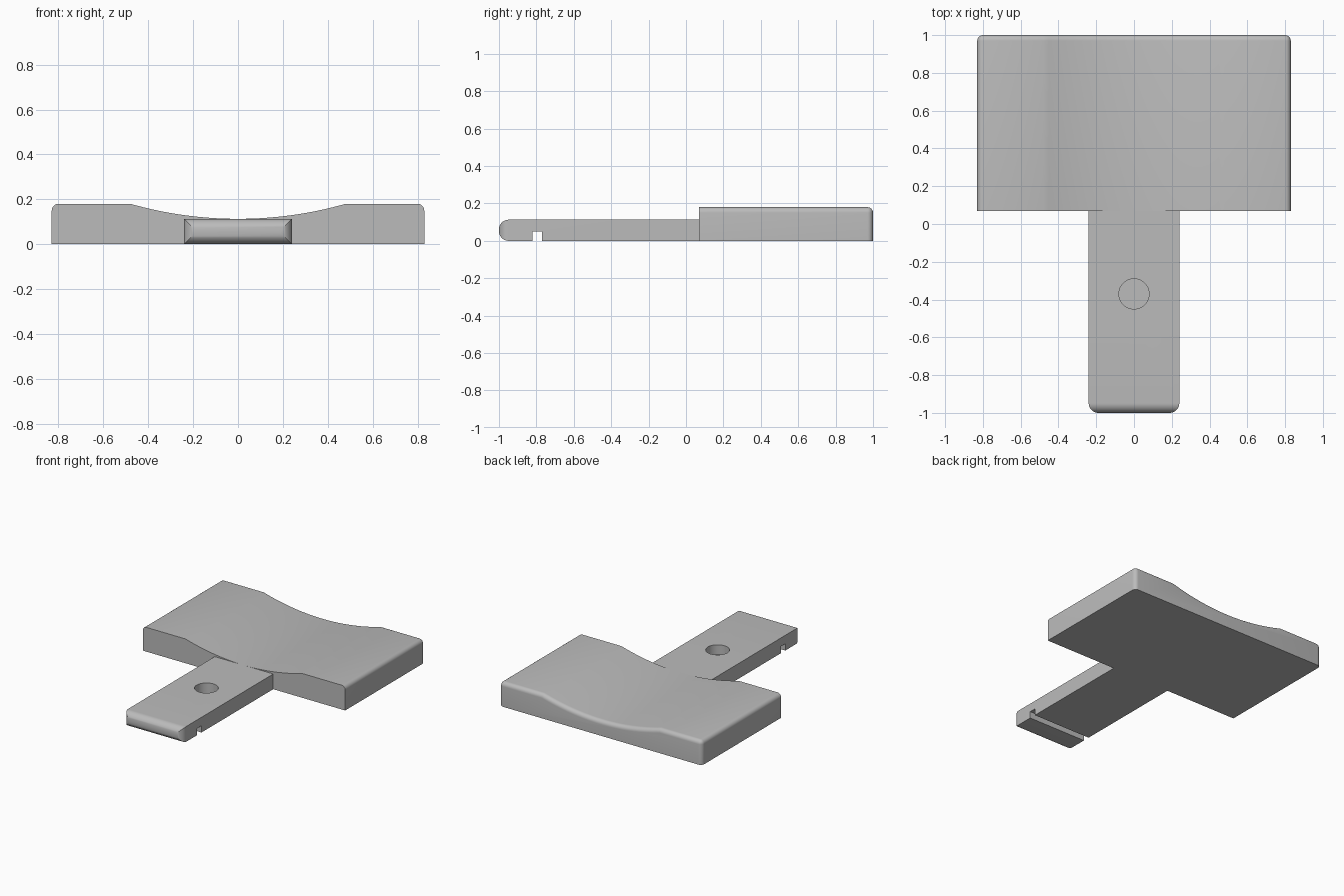
import bpy, bmesh, math
from mathutils import Vector

cube = bpy.data.objects.get("Cube")
if cube:
    bpy.data.objects.remove(cube, do_unlink=True)

grey = bpy.data.materials.new("plain grey")
grey.use_nodes = True
colour = (0.5, 0.5, 0.5, 1)
grey.diffuse_color = colour
grey.node_tree.nodes["Principled BSDF"].inputs["Base Color"].default_value = colour


def prism(name, points, extrude, bevel_rule=None, radius=0.03):
    """Extrude a closed 3D outline, then round the edges picked by the rule."""
    bm = bmesh.new()
    face = bm.faces.new([bm.verts.new(p) for p in points])
    new = bmesh.ops.extrude_face_region(bm, geom=[face])["geom"]
    bmesh.ops.translate(bm, vec=Vector(extrude),
                        verts=[v for v in new if isinstance(v, bmesh.types.BMVert)])
    bmesh.ops.recalc_face_normals(bm, faces=bm.faces)
    if bevel_rule:
        edges = [e for e in bm.edges if bevel_rule(*[v.co for v in e.verts])]
        bmesh.ops.bevel(bm, geom=edges, offset=radius, segments=6, profile=0.5,
                        affect='EDGES', clamp_overlap=True)
    mesh = bpy.data.meshes.new(name)
    bm.to_mesh(mesh)
    bm.free()
    mesh.materials.append(grey)
    obj = bpy.data.objects.new(name, mesh)
    bpy.context.collection.objects.link(obj)
    return obj


def arc(cx, cy, r, start, end, n=10):
    angles = [math.radians(start + (end - start) * i / n) for i in range(n + 1)]
    return [(cx + r * math.cos(a), cy + r * math.sin(a)) for a in angles]


def boolean(target, tool, operation):
    tool.hide_render = True
    mod = target.modifiers.new(operation.lower(), 'BOOLEAN')
    mod.object, mod.operation, mod.solver = tool, operation, 'EXACT'
    bpy.context.view_layer.objects.active = target
    bpy.ops.object.modifier_apply(modifier=mod.name)
    bpy.data.objects.remove(tool, do_unlink=True)


def smooth(obj):
    bpy.ops.object.select_all(action='DESELECT')
    obj.select_set(True)
    bpy.context.view_layer.objects.active = obj
    bpy.ops.object.shade_smooth_by_angle(angle=math.radians(25))


# Wide rest with a shallow curved dip, rounded at the sides and back
HALF, TOP, LOW, DIP, JOIN = 0.83, 0.18, 0.113, 0.48, 0.07
sag = TOP - LOW
dip_radius = (DIP ** 2 + sag ** 2) / (2 * sag)
sweep = math.degrees(math.asin(DIP / dip_radius))
outline = [(-HALF, 0), (-HALF, TOP)]
outline += arc(0, LOW + dip_radius, dip_radius, 270 - sweep, 270 + sweep, 32)
outline += [(HALF, TOP), (HALF, 0)]


def rest_edges(a, b):
    top_side = all(abs(p.x) > HALF - 0.001 and p.z > TOP - 0.001 for p in (a, b))
    back_rim = a.y > 0.99 and b.y > 0.99 and max(a.z, b.z) > 0.05
    return top_side or back_rim


rest = prism("curved_rest", [(x, JOIN, z) for x, z in outline],
             (0, 1 - JOIN, 0), rest_edges)
smooth(rest)

# Tongue: side profile with rounded nose and an underside slot
W, H, R = 0.24, 0.113, 0.052
side = [(JOIN, 0), (JOIN, H)]
side += arc(-1 + R, H - R, R, 90, 180) + arc(-1 + R, R, R, 180, 270)
side += [(-0.82, 0), (-0.82, 0.05), (-0.77, 0.05), (-0.77, 0)]
tongue = prism("tongue", [(-W, y, z) for y, z in side], (2 * W, 0, 0))

# Rounded plan corners at the nose
plan = [(-W, 0.2)] + arc(-W + R, -1 + R, R, 180, 270)
plan += arc(W - R, -1 + R, R, 270, 360) + [(W, 0.2)]
boolean(tongue, prism("plan_cutter", [(x, y, -0.1) for x, y in plan], (0, 0, 0.4)),
        'INTERSECT')

# Blind round hole in the tongue
hole = arc(0, -0.37, 0.08, 0, 360, 40)[:-1]
boolean(tongue, prism("hole_cutter", [(x, y, 0.04) for x, y in hole], (0, 0, 0.2)),
        'DIFFERENCE')
smooth(tongue)
